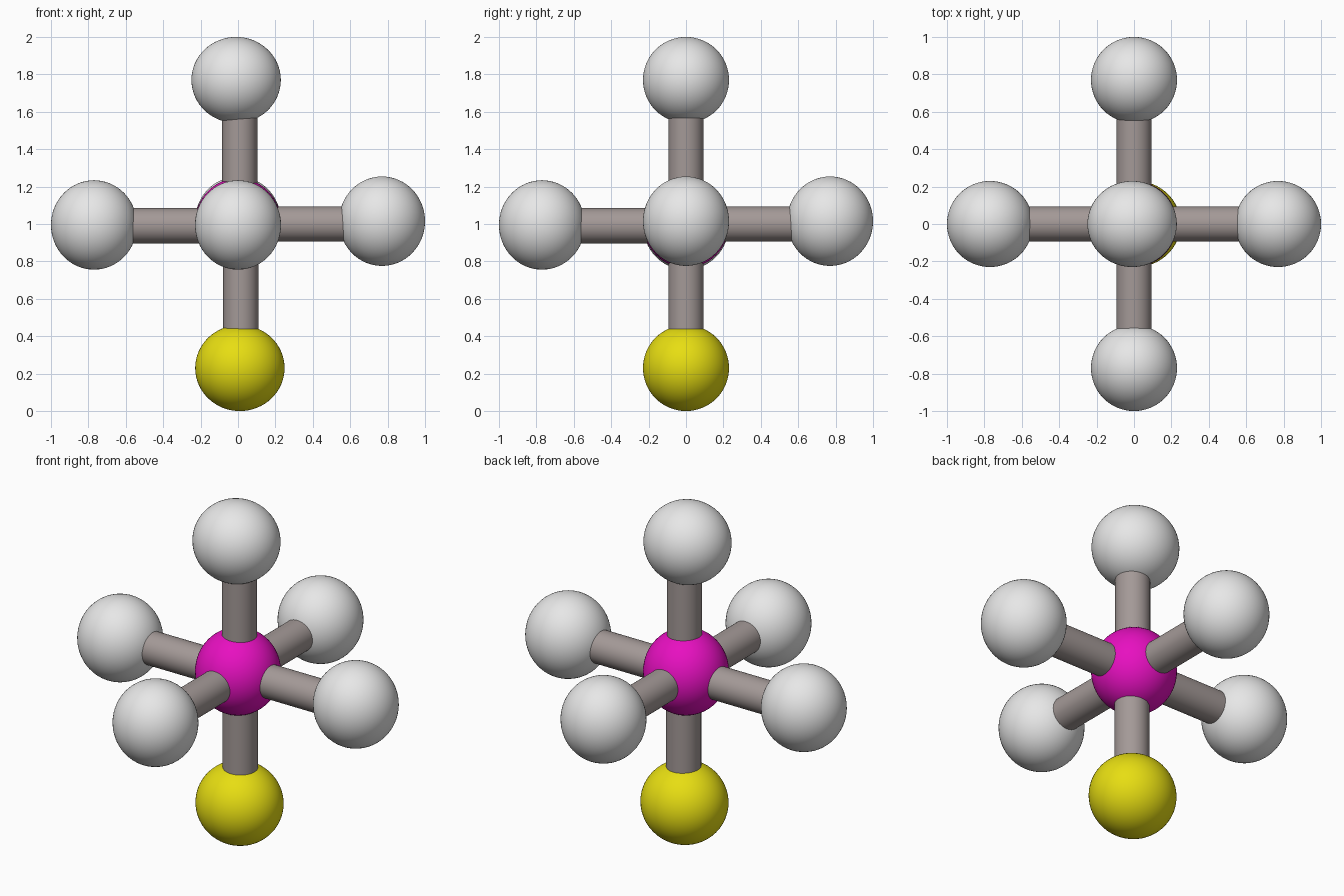
import bpy
from mathutils import Vector

if "Cube" in bpy.data.objects:
    bpy.data.objects.remove(bpy.data.objects["Cube"])


def material(name, rgb):
    m = bpy.data.materials.new(name)
    m.diffuse_color = (*rgb, 1)
    m.use_nodes = True
    m.node_tree.nodes["Principled BSDF"].inputs["Base Color"].default_value = m.diffuse_color
    return m


WHITE = material("light_grey", (0.8, 0.8, 0.8))
YELLOW = material("yellow", (0.8, 0.73, 0.006))
MAGENTA = material("magenta", (0.8, 0.005, 0.53))
ROD = material("warm_grey", (0.37, 0.32, 0.31))


def ball(name, centre, radii, mat):
    bpy.ops.mesh.primitive_uv_sphere_add(segments=64, ring_count=32, radius=1, location=centre)
    o = bpy.context.object
    o.name = name
    o.scale = radii
    bpy.ops.object.transform_apply(location=False, rotation=False, scale=True)
    bpy.ops.object.shade_smooth()
    o.data.materials.append(mat)


def rod(name, start, end):
    a, b = Vector(start), Vector(end)
    d = b - a
    bpy.ops.mesh.primitive_cylinder_add(vertices=48, radius=0.094, depth=d.length, location=(a + b) / 2)
    o = bpy.context.object
    o.name = name
    o.rotation_mode = 'QUATERNION'
    o.rotation_quaternion = d.to_track_quat('Z', 'Y')
    bpy.ops.object.shade_smooth_by_angle()
    o.data.materials.append(ROD)


# Balls are very slightly stretched across one axis
R, L, D = 0.23, 0.239, 0.77
ball("centre_ball", (0, 0, 1.005), (R, R, L), MAGENTA)
ball("top_ball", (-0.01, 0, 1.77), (L, R, R), WHITE)
ball("bottom_ball", (0.01, 0, 0.23), (L, R, R), YELLOW)

# Vertical rods
rod("top_rod", (0.009, 0, 1.17), (0.009, 0, 1.6))
rod("bottom_rod", (0.015, 0, 0.84), (0.015, 0, 0.41))

# Four sideways arms: direction, ball height, rod height
for name, (x, y), zb, zr in (("left", (-1, 0), 0.995, 0.991),
                             ("right", (1, 0), 1.015, 1.0),
                             ("front", (0, -1), 0.995, 0.991),
                             ("back", (0, 1), 1.015, 1.0)):
    ball(name + "_ball", (x * D, y * D, zb), (R, R, L), WHITE)
    rod(name + "_rod", (x * 0.17, y * 0.17, zr), (x * 0.6, y * 0.6, zr))
